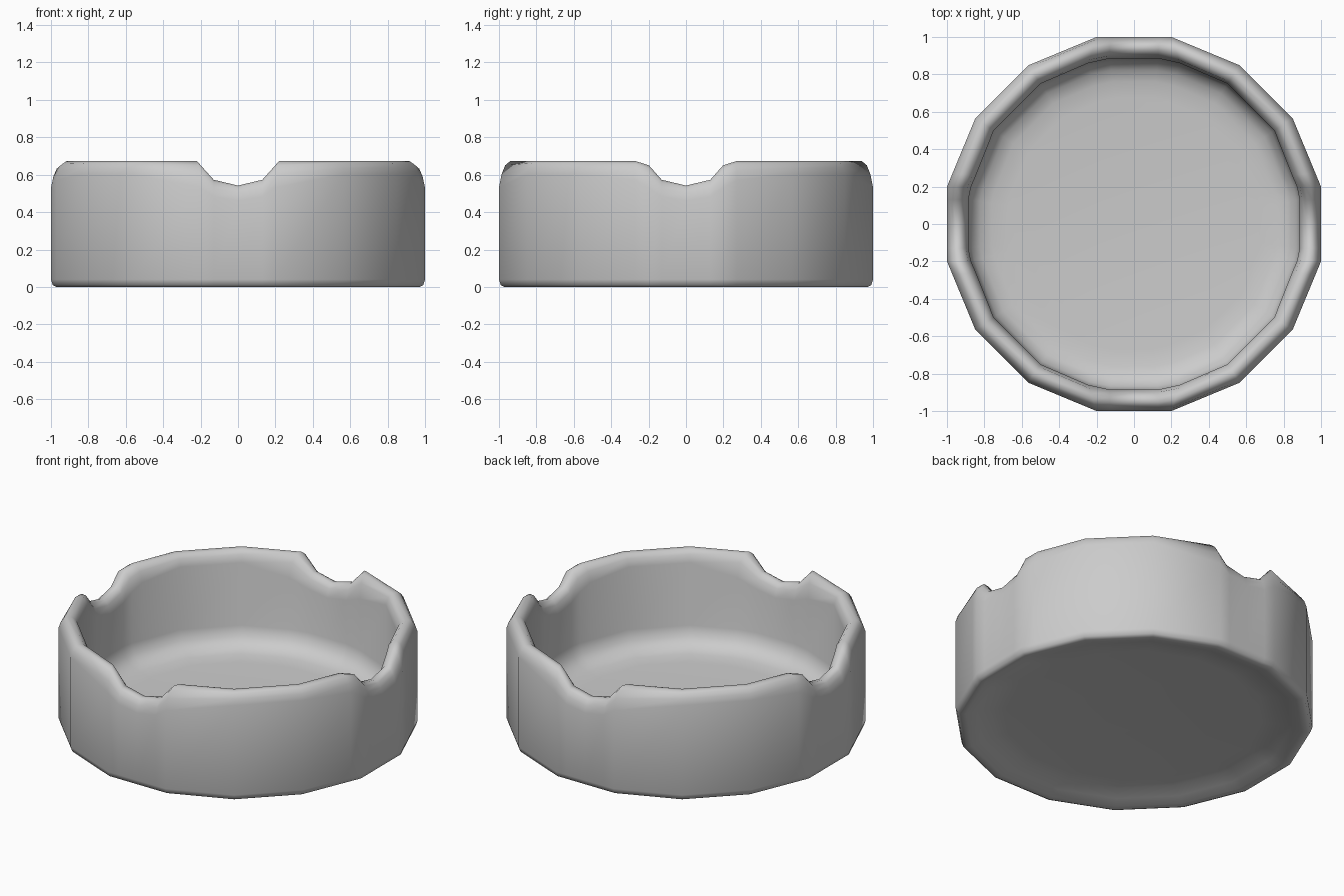
import bpy, bmesh
from mathutils import Vector

if "Cube" in bpy.data.objects:
    bpy.data.objects.remove(bpy.data.objects["Cube"])

H = 0.672  # rim height

# Columns for an eighth turn: outer point, inner point, rim height, rim bevel depth.
# First coordinate points along the notch axis, second runs sideways.
centre = ((1.0, 0.0), (0.885, 0.0), 0.542, 0.08)
corner = ((0.848, 0.566), (0.75, 0.5), H, 0.07)
side_notch = [((1.0, 0.13), (0.885, 0.13), 0.573, 0.09),
              ((1.0, 0.199), (0.872, 0.197), 0.65, 0.12),
              ((0.97, 0.272), (0.845, 0.26), H, 0.1), corner]
front_notch = [((1.0, 0.13), (0.885, 0.13), 0.573, 0.09),
               ((1.0, 0.2), (0.86, 0.245), H, 0.14), corner]


def quarter(half):
    mirrored = [((o[0], -o[1]), (i[0], -i[1]), h, d) for o, i, h, d in reversed(half)]
    return mirrored + [centre] + half


def turn(p, k):
    x, y = p
    for _ in range(k):
        x, y = -y, x
    return Vector((x, y))


columns = []
for k in range(4):
    for o, i, h, d in quarter(front_notch if k % 2 else side_notch):
        columns.append((turn(o, k), turn(i, k), h, d))

# Section: blend outer to inner, scale, height, height in bevel depths from rim?
section = [
    # hollow underside and foot edge
    (0, 0.72, 0.052, False), (0, 0.8, 0.045, False), (0, 0.88, 0.022, False),
    (0, 0.94, 0.003, False), (0, 0.97, 0.0, False), (0, 0.99, 0.01, False),
    (0, 1.0, 0.04, False),
    # outer wall and rounded rim
    (0, 1.0, -1.0, True), (0.1, 1.0, -0.5, True), (0.24, 1.0, -0.15, True),
    (0.42, 1.0, 0.0, True), (0.66, 1.0, -0.03, True), (0.87, 1.0, -0.35, True),
    (1, 1.0, -1.0, True),
    # inner wall, fillet and floor
    (1, 1.0, 0.21, False), (1, 0.98, 0.15, False), (1, 0.93, 0.108, False),
    (1, 0.86, 0.09, False), (1, 0.76, 0.082, False),
]

# Bowl with rounded rim and four rests
bm = bmesh.new()
rings = []
for t, s, z, from_rim in section:
    ring = []
    for o, i, h, d in columns:
        p = o.lerp(i, t) * s
        ring.append(bm.verts.new((p.x, p.y, h + z * d if from_rim else z)))
    rings.append(ring)
n = len(columns)
for a, b in zip(rings, rings[1:]):
    for j in range(n):
        k = (j + 1) % n
        bm.faces.new((a[j], a[k], b[k], b[j]))
bm.faces.new(rings[0][::-1])
bm.faces.new(rings[-1])
bmesh.ops.recalc_face_normals(bm, faces=bm.faces)
for f in bm.faces:
    f.smooth = True
mesh = bpy.data.meshes.new("notched_bowl")
bm.to_mesh(mesh)
bm.free()
bowl = bpy.data.objects.new("notched_bowl", mesh)
bpy.context.collection.objects.link(bowl)
